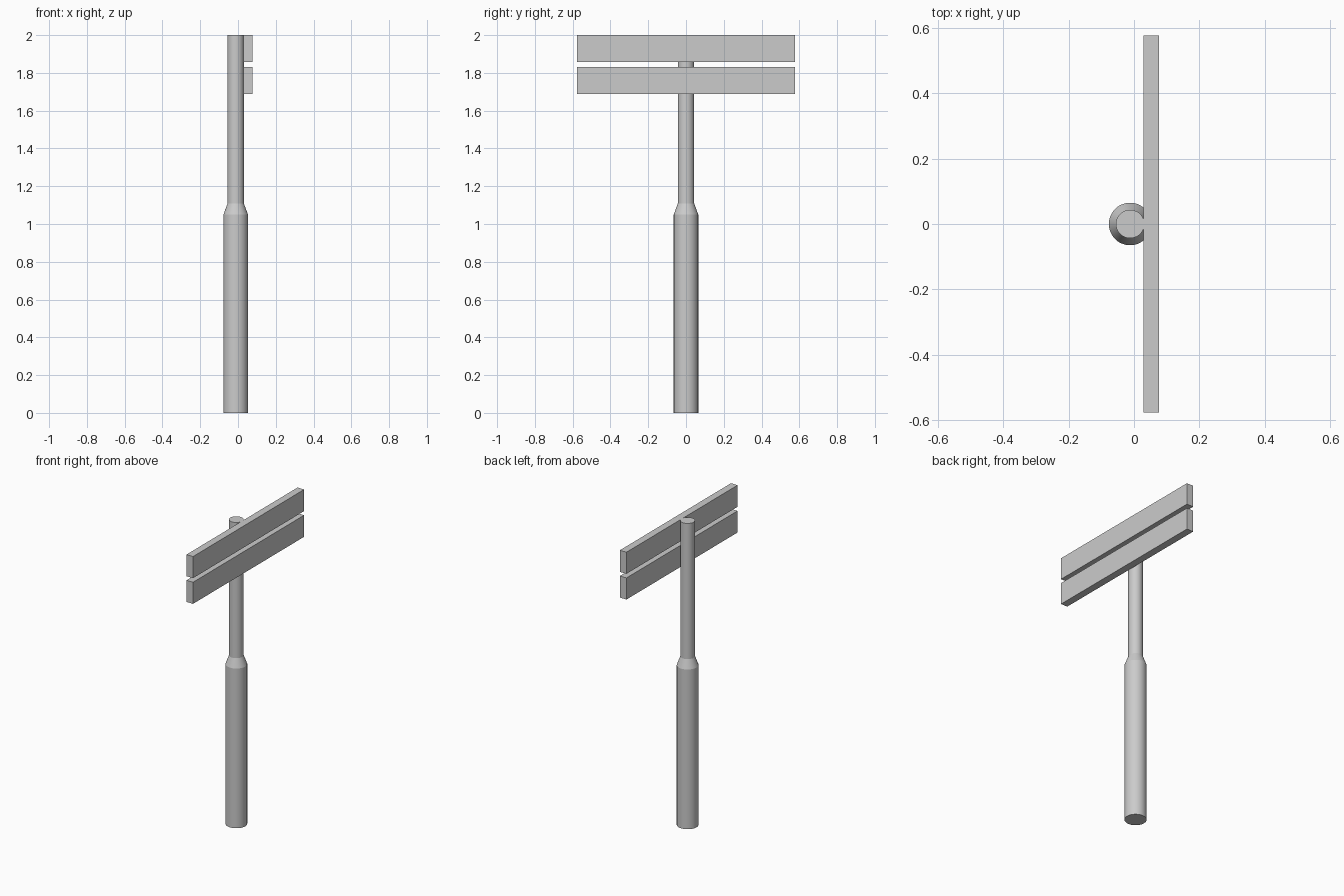
import bpy, bmesh, math

if "Cube" in bpy.data.objects:
    bpy.data.objects.remove(bpy.data.objects["Cube"])

POST_X = -0.012
SEGMENTS = 48


def make_object(name, bm):
    bmesh.ops.recalc_face_normals(bm, faces=bm.faces[:])
    mesh = bpy.data.meshes.new(name)
    bm.to_mesh(mesh)
    bm.free()
    obj = bpy.data.objects.new(name, mesh)
    bpy.context.collection.objects.link(obj)
    return obj


def turned(name, profile, x):
    """Solid of rings (radius, z) with capped ends."""
    bm = bmesh.new()
    rings = []
    for r, z in profile:
        rings.append([bm.verts.new((x + r * math.cos(a), r * math.sin(a), z))
                      for a in (2 * math.pi * i / SEGMENTS for i in range(SEGMENTS))])
    for low, high in zip(rings, rings[1:]):
        for i in range(SEGMENTS):
            j = (i + 1) % SEGMENTS
            bm.faces.new((low[i], low[j], high[j], high[i]))
    bm.faces.new(rings[0])
    bm.faces.new(rings[-1])
    return make_object(name, bm)


def board(name, z0, z1):
    bm = bmesh.new()
    bmesh.ops.create_cube(bm, size=1)
    bmesh.ops.scale(bm, vec=(0.048, 1.154, z1 - z0), verts=bm.verts)
    bmesh.ops.translate(bm, vec=(0.053, 0, (z0 + z1) / 2), verts=bm.verts)
    return make_object(name, bm)


# Stepped post: thick base, conical shoulder, thin upper tube
post = turned("post", [(0.065, 0), (0.065, 1.05), (0.0435, 1.108), (0.0435, 2.0)], POST_X)
bpy.context.view_layer.objects.active = post
post.select_set(True)
bpy.ops.object.shade_smooth_by_angle(angle=math.radians(15))

# Two horizontal sign boards mounted on the +x side
board("upper_board", 1.858, 2.0)
board("lower_board", 1.689, 1.831)
